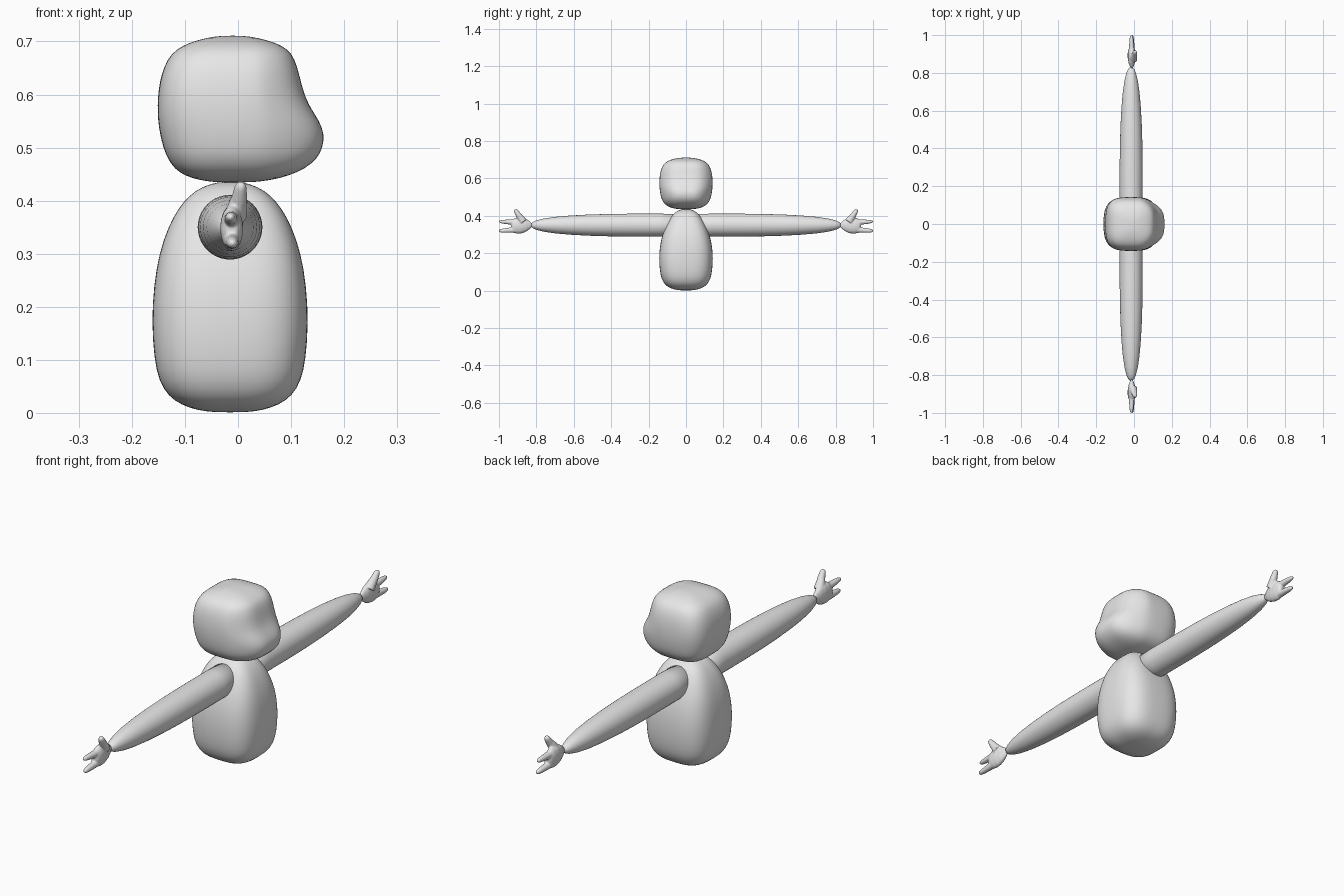
import bpy, bmesh, math
from mathutils import Vector

if "Cube" in bpy.data.objects:
    bpy.data.objects.remove(bpy.data.objects["Cube"])

grey = bpy.data.materials.new("plain grey")
grey.diffuse_color = (0.8, 0.8, 0.8, 1)
grey.use_nodes = True
grey.node_tree.nodes["Principled BSDF"].inputs["Base Color"].default_value = grey.diffuse_color


def finish(name, bm):
    bmesh.ops.recalc_face_normals(bm, faces=bm.faces)
    me = bpy.data.meshes.new(name)
    bm.to_mesh(me)
    bm.free()
    ob = bpy.data.objects.new(name, me)
    bpy.context.collection.objects.link(ob)
    me.materials.append(grey)
    for p in me.polygons:
        p.use_smooth = True
    return ob


def skin_rings(bm, rings):
    """Join closed rings of points and cap both ends."""
    vs = [[bm.verts.new(p) for p in r] for r in rings]
    n = len(vs[0])
    for a, b in zip(vs, vs[1:]):
        for i in range(n):
            bm.faces.new((a[i], a[(i + 1) % n], b[(i + 1) % n], b[i]))
    bm.faces.new(vs[0][::-1])
    bm.faces.new(vs[-1])


def spow(v, e):
    return math.copysign(abs(v) ** e, v)


def loft(name, rows, exponent, taper=0.0, n=48):
    """Stack rounded-square sections: (z, x min, x max, half depth)."""
    bm = bmesh.new()
    rings = []
    for z, x0, x1, d in rows:
        ring = []
        for i in range(n):
            t = 2 * math.pi * (i + 0.5) / n
            c, s = spow(math.cos(t), 2 / exponent), spow(math.sin(t), 2 / exponent)
            x = (x0 + x1) / 2 + c * (x1 - x0) / 2
            k = 1 - taper * min(1, max(0, (x - 0.04) / 0.12))
            ring.append((x, s * d * k, z))
        rings.append(ring)
    skin_rings(bm, rings)
    ob = finish(name, bm)
    sub = ob.modifiers.new("smooth", 'SUBSURF')
    sub.levels = sub.render_levels = 1
    return ob


# Body: rounded block, narrower at the shoulders
loft("body", [(z, -0.015 - w, -0.015 + w, d) for z, w, d in (
    (0.001, 0.03, 0.03), (0.005, 0.062, 0.06), (0.015, 0.092, 0.09), (0.032, 0.117, 0.113),
    (0.06, 0.134, 0.13), (0.1, 0.143, 0.14), (0.17, 0.148, 0.145), (0.24, 0.144, 0.14),
    (0.3, 0.134, 0.126), (0.35, 0.117, 0.106), (0.385, 0.098, 0.087), (0.41, 0.077, 0.068),
    (0.427, 0.052, 0.046), (0.436, 0.02, 0.02))], 3.0)

# Head: rounded block with a protruding muzzle and a hollow above it
loft("head", (
    (0.434, -0.04, 0.025, 0.03), (0.439, -0.075, 0.065, 0.065), (0.447, -0.1, 0.095, 0.092),
    (0.46, -0.12, 0.127, 0.112), (0.48, -0.133, 0.15, 0.127), (0.5, -0.141, 0.16, 0.134),
    (0.525, -0.147, 0.163, 0.139), (0.55, -0.151, 0.154, 0.142), (0.58, -0.152, 0.133, 0.143),
    (0.61, -0.15, 0.122, 0.141), (0.64, -0.144, 0.115, 0.136), (0.667, -0.133, 0.107, 0.126),
    (0.685, -0.117, 0.095, 0.111), (0.698, -0.092, 0.071, 0.087), (0.707, -0.06, 0.037, 0.055),
    (0.711, -0.03, 0.01, 0.025)), 3.4, 0.27)


def tube(bm, points, squash=1.0, n=16):
    """Round limb through (x, y, z, radius) points; squash flattens x."""
    P = [Vector(p[:3]) for p in points]
    rings = []
    for i, p in enumerate(P):
        d = (P[min(i + 1, len(P) - 1)] - P[max(i - 1, 0)]).normalized()
        u = (Vector((1, 0, 0)) - d * d.x).normalized()
        v = d.cross(u)
        r = points[i][3]
        rings.append([p + u * (math.cos(a) * r * squash) + v * (math.sin(a) * r)
                      for a in (2 * math.pi * j / n for j in range(n))])
    skin_rings(bm, rings)


def digit(bm, a, b, r0, r1):
    """Tapered finger with a round tip."""
    a, b = Vector(a), Vector(b)
    steps = [(t, r0 + (r1 - r0) * t) for t in (0, 0.25, 0.5, 0.7)]
    steps += [(0.85, r1), (0.95, r1 * 0.75), (1.0, r1 * 0.25)]
    tube(bm, [(*a.lerp(b, t), r) for t, r in steps])


for side, label in ((-1, "front"), (1, "back")):
    # Arm: long spindle reaching out of the body
    bm = bmesh.new()
    tube(bm, [(-0.015, side * y, 0.35, r) for y, r in (
        (0.0, 0.06), (0.15, 0.061), (0.3, 0.061), (0.42, 0.0595), (0.52, 0.0565), (0.62, 0.051),
        (0.7, 0.044), (0.76, 0.035), (0.8, 0.025), (0.82, 0.016), (0.83, 0.005))], n=40)
    finish(label + "_arm", bm)

    # Hand: flat palm, raised thumb and two forward fingers, fused together
    bm = bmesh.new()
    tube(bm, [(-0.012, side * y, z, r) for y, z, r in (
        (0.822, 0.35, 0.008), (0.835, 0.35, 0.021), (0.855, 0.35, 0.035), (0.88, 0.349, 0.043),
        (0.905, 0.347, 0.043), (0.925, 0.345, 0.036), (0.935, 0.345, 0.02))], 0.5)
    digit(bm, (-0.005, side * 0.872, 0.37), (0.003, side * 0.9, 0.41), 0.022, 0.014)
    digit(bm, (0.002, side * 0.893, 0.4), (0.006, side * 0.915, 0.434), 0.016, 0.010)
    digit(bm, (-0.012, side * 0.91, 0.365), (-0.014, side * 1.0, 0.369), 0.016, 0.009)
    digit(bm, (-0.012, side * 0.91, 0.325), (-0.010, side * 1.0, 0.319), 0.016, 0.010)
    hand = finish(label + "_hand", bm)
    rm = hand.modifiers.new("fuse", 'REMESH')
    rm.mode = 'VOXEL'
    rm.voxel_size = 0.003
    rm.use_smooth_shade = True
    sm = hand.modifiers.new("soften", 'SMOOTH')
    sm.factor, sm.iterations = 0.5, 4
